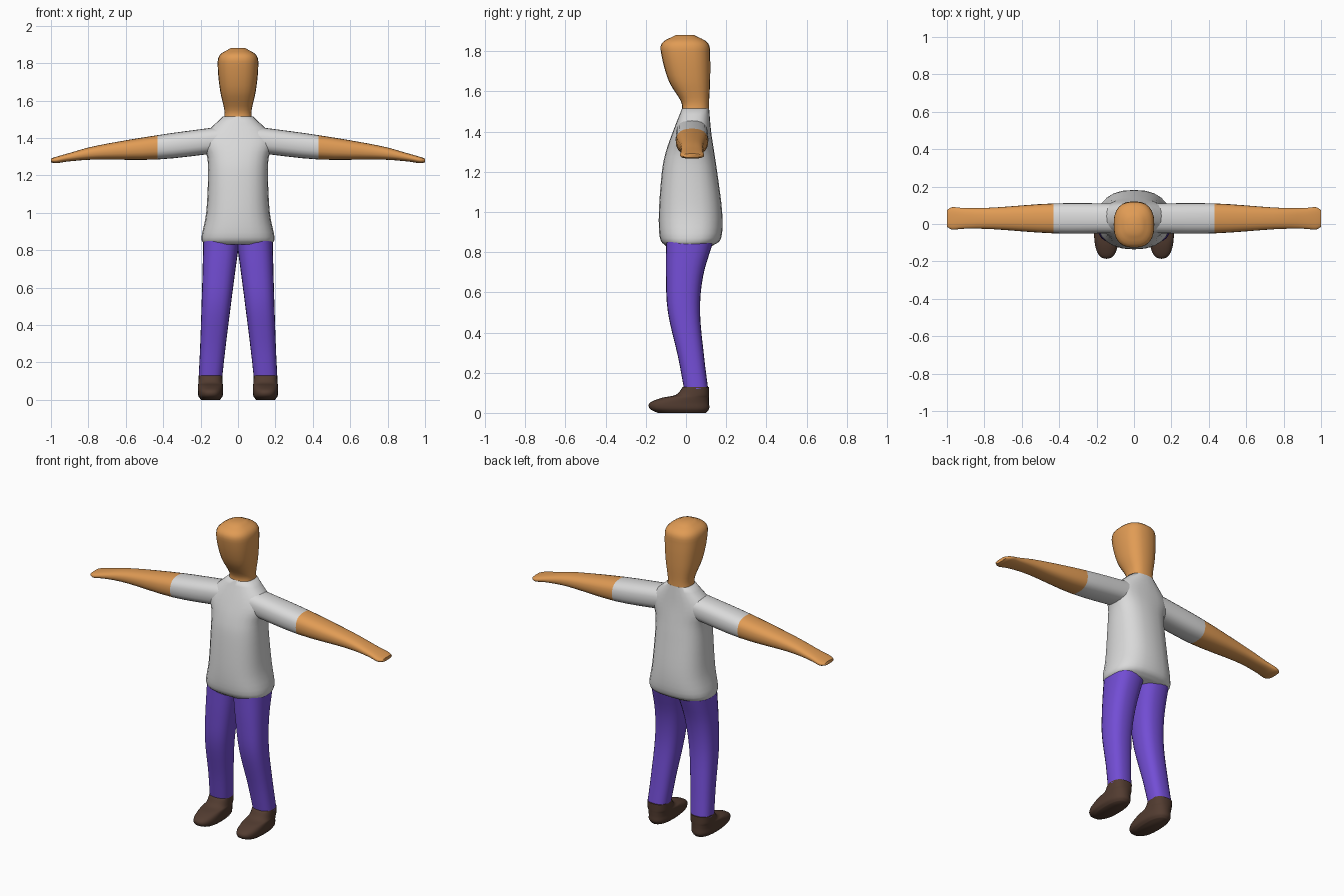
import bpy, bmesh
from math import cos, sin, tau, radians, copysign
from mathutils import Vector

cube = bpy.data.objects.get("Cube")
if cube:
    bpy.data.objects.remove(cube)


def material(name, *rgb):
    mat = bpy.data.materials.new(name)
    mat.use_nodes = True
    mat.diffuse_color = (*rgb, 1)
    shader = next(n for n in mat.node_tree.nodes if n.type == 'BSDF_PRINCIPLED')
    shader.inputs["Base Color"].default_value = (*rgb, 1)
    return mat


skin = material("orange_skin", .75, .33, .09)
white = material("pale_grey_shirt", .7, .7, .7)
purple = material("purple_trousers", .17, .075, .66)
brown = material("dark_brown_shoes", .085, .045, .03)


def smooth_sections(sections, steps=4):
    """Add in-between sections along a smooth curve through the given ones."""
    points = [Vector(s) for s in sections]
    last = len(points) - 1
    result = []
    for i in range(last):
        start, end = points[i], points[i + 1]
        before = points[i - 1] if i else start * 2 - end
        after = points[i + 2] if i + 2 <= last else end * 2 - start
        leave, arrive = (end - before) / 2, (after - start) / 2
        for k in range(steps):
            u = k / steps
            ease = u * u * (3 - 2 * u)
            result.append(start.lerp(end, ease)
                          + leave * u * (1 - u) ** 2
                          - arrive * u * u * (1 - u))
    return result + [points[last]]


def rounded(value, power):
    return copysign(abs(value) ** (2 / power), value)


def loft(name, mats, sections, centre=lambda t: 0, along_x=False, side=1,
         power=2.5, sides=24):
    """Skin rounded sections given as (position, half width, low edge, high edge)."""
    bm = bmesh.new()
    loops = []
    for t, half, low, high in smooth_sections(sections):
        loop = []
        for i in range(sides):
            angle = tau * i / sides
            a = centre(t) + half * rounded(cos(angle), power)
            b = (low + high) / 2 + (high - low) / 2 * rounded(sin(angle), power)
            x, y, z = (t, a, b) if along_x else (a, b, t)
            loop.append(bm.verts.new((x * side, y, z)))
        loops.append(loop)
    for lower, upper in zip(loops, loops[1:]):
        for i in range(sides):
            j = (i + 1) % sides
            bm.faces.new((lower[i], lower[j], upper[j], upper[i]))
    bm.faces.new(loops[0])
    bm.faces.new(loops[-1])
    bmesh.ops.recalc_face_normals(bm, faces=bm.faces)
    mesh = bpy.data.meshes.new(name)
    bm.to_mesh(mesh)
    bm.free()
    for mat in mats:
        mesh.materials.append(mat)
    obj = bpy.data.objects.new(name, mesh)
    bpy.context.collection.objects.link(obj)
    bpy.ops.object.select_all(action='DESELECT')
    obj.select_set(True)
    bpy.context.view_layer.objects.active = obj
    bpy.ops.object.shade_smooth_by_angle(angle=radians(65))
    return obj


# Shirt body, from the tucked hem up to the collar
loft("shirt_body", [white], [
    (.83, .18, -.1, .13),
    (.87, .195, -.13, .175),
    (1, .17, -.135, .18),
    (1.2, .16, -.12, .155),
    (1.3, .165, -.1, .14),
    (1.4, .19, -.065, .125),
    (1.515, .08, -.02, .115)])

# Neck and head
loft("head", [skin], [
    (1.5, .075, -.02, .115),
    (1.55, .073, -.025, .115),
    (1.65, .095, -.085, .12),
    (1.77, .108, -.12, .12),
    (1.84, .1, -.12, .11),
    (1.88, .04, -.05, .04)])

sleeve_end = .43
for label, side in (("left", 1), ("right", -1)):
    # Arm: shirt sleeve near the body, bare forearm and flat hand beyond it
    arm = loft(label + "_arm", [skin, white], [
        (.1, .08, 1.32, 1.46),
        (sleeve_end, .08, 1.285, 1.415),
        (.75, .058, 1.285, 1.36),
        (.9, .055, 1.275, 1.32),
        (.97, .06, 1.265, 1.3),
        (1, .045, 1.27, 1.29)],
        centre=lambda x: .03, along_x=True, side=side)
    for face in arm.data.polygons:
        face.material_index = int(abs(face.center.x) < sleeve_end)

    # Trouser leg, leaning outward towards the ankle
    loft(label + "_trouser_leg", [purple], [
        (.12, .063, -.01, .11),
        (.28, .068, -.04, .09),
        (.5, .078, -.09, .07),
        (.68, .087, -.1, .085),
        (.85, .097, -.1, .135)],
        centre=lambda z: .157 - .08 * z, side=side)

    # Shoe with a low rounded toe
    loft(label + "_shoe", [brown], [
        (0, .05, -.14, .1),
        (.02, .065, -.18, .115),
        (.05, .067, -.18, .115),
        (.075, .067, -.12, .115),
        (.09, .065, -.05, .115),
        (.13, .063, -.015, .115)],
        centre=lambda z: .147, side=side)
